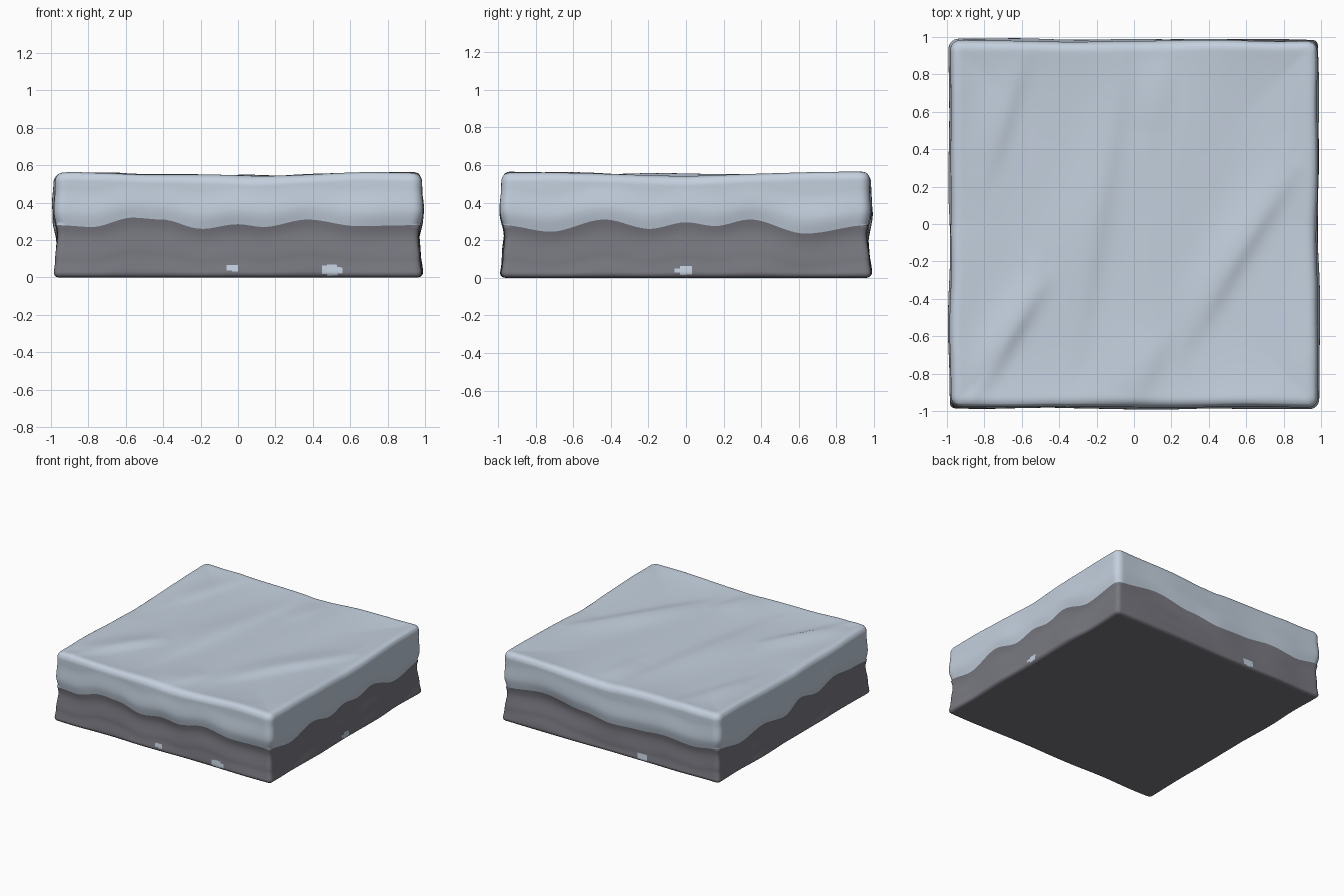
import bpy, bmesh, math
from mathutils import Vector, noise

if "Cube" in bpy.data.objects:
    bpy.data.objects.remove(bpy.data.objects["Cube"])

def material(name, col):
    m = bpy.data.materials.new(name)
    m.diffuse_color = (*col, 1)
    m.use_nodes = True
    m.node_tree.nodes["Principled BSDF"].inputs["Base Color"].default_value = m.diffuse_color
    return m

def curve(pts, t):
    """Smooth interpolation through (position, value) pairs."""
    if t <= pts[0][0]:
        return pts[0][1]
    for (a, va), (b, vb) in zip(pts, pts[1:]):
        if t <= b:
            f = (t - a) / (b - a)
            return va + (vb - va) * f * f * (3 - 2 * f)
    return pts[-1][1]

# Lower edge of the snow on each side
FRONT = [(-1, .28), (-.8, .27), (-.58, .32), (-.42, .31), (-.2, .26), (0, .285), (.14, .27), (.38, .31), (.65, .275), (1, .28)]
RIGHT = [(-1, .28), (-.74, .245), (-.44, .31), (-.2, .26), (0, .295), (.16, .275), (.35, .31), (.65, .235), (1, .28)]
BACK = [(-1, .28), (-.77, .25), (-.5, .27), (-.26, .25), (0, .24), (.26, .27), (.62, .32), (1, .28)]
LEFT = [(-1, .28), (-.8, .29), (-.53, .32), (-.31, .26), (-.1, .30), (.11, .23), (.4, .27), (.69, .23), (1, .28)]
# Bulge of the side with height
PROFILE = [(0, .985), (.1, .975), (.22, .965), (.36, .988), (.48, .98), (.6, .978)]
# Wind ridges on top: start, end, height, width
RIDGES = [((-.05, .95), (-.33, -.7), .016, .11), ((-.5, -.3), (-.85, -.9), .024, .09),
          ((.85, .3), (.3, -.6), .024, .10), ((-.62, .9), (-.8, .3), .016, .1),
          ((.15, -.6), (0, -.95), .012, .1), ((.15, .9), (.1, .5), .012, .12)]

def snow_line(x, y):
    if abs(x) > abs(y):
        return curve(RIGHT if x > 0 else LEFT, y)
    return curve(BACK if y > 0 else FRONT, x)

def top_height(x, y):
    h = .534 + .034 * max(abs(x), abs(y)) ** 4 * min(1, abs(x * y) + .3)
    h += .012 * noise.noise(Vector((x * 2.2 - y * .8, y * .9, 3.1)))
    p = Vector((x, y))
    for a, b, height, w in RIDGES:
        a, b = Vector(a), Vector(b)
        d = b - a
        f = max(0, min(1, (p - a).dot(d) / d.length_squared))
        off = p - a - d * f
        side = w * (.6 if off.x > 0 else 1.4)
        h += height * math.exp(-off.length_squared / side ** 2) * math.sin(math.pi * (.1 + .8 * f))
    return min(h, .575)

# Dense cube, packed more tightly near its edges
bm = bmesh.new()
bmesh.ops.create_cube(bm, size=2)
bmesh.ops.subdivide_edges(bm, edges=bm.edges[:], cuts=79, use_grid_fill=True)
PATCHES = [((-.03, -1), .028, .05, .018), ((.5, -1), .052, .04, .032),
           ((1, -.01), .042, .04, .025), ((-.29, 1), .055, .04, .028)]
for v in bm.verts:
    u = [.55 * c + .45 * math.sin(c * math.pi / 2) for c in v.co]
    # the middle row follows the snow line
    x, y = u[0], u[1]
    line = snow_line(x, y)
    top = top_height(x, y)
    z = line + u[2] * (line if u[2] < 0 else top - line)
    # round the edges
    r = .03 if u[2] < 0 else .055
    lo, hi = r, top - r
    inner = Vector((max(-1 + r, min(1 - r, x)), max(-1 + r, min(1 - r, y)), max(lo, min(hi, z))))
    d = Vector((x, y, z)) - inner
    if d.length > 1e-6:
        d = d.normalized() * r
    p = inner + d
    # bulging, slightly wavy sides
    s = curve(PROFILE, p.z + (.28 - line) * .8)
    wob = .011 * noise.noise(Vector((x * 2.5, y * 2.5, z * 4)))
    p.x *= s + wob
    p.y *= s + wob
    v.co = p

# Snow above the wavy line, stone below, small snow specks at the foot
for f in bm.faces:
    c = f.calc_center_median()
    f.smooth = True
    m = max(abs(c.x), abs(c.y))
    f.material_index = 0 if c.z > snow_line(c.x / .975, c.y / .975) else 1
    if m > .94:
        for (px, py), w, pz, hz in PATCHES:
            along, across = (c.y - py, c.x - px) if abs(px) == 1 else (c.x - px, c.y - py)
            if abs(across) < .1 and (along / w) ** 2 + ((c.z - pz) / hz) ** 2 < 1:
                f.material_index = 0

me = bpy.data.meshes.new("snowy_stone_block")
bm.to_mesh(me)
bm.free()
ob = bpy.data.objects.new("snowy_stone_block", me)
bpy.context.collection.objects.link(ob)
me.materials.append(material("pale blue snow", (.55, .63, .73)))
me.materials.append(material("dark grey stone", (.19, .19, .22)))
